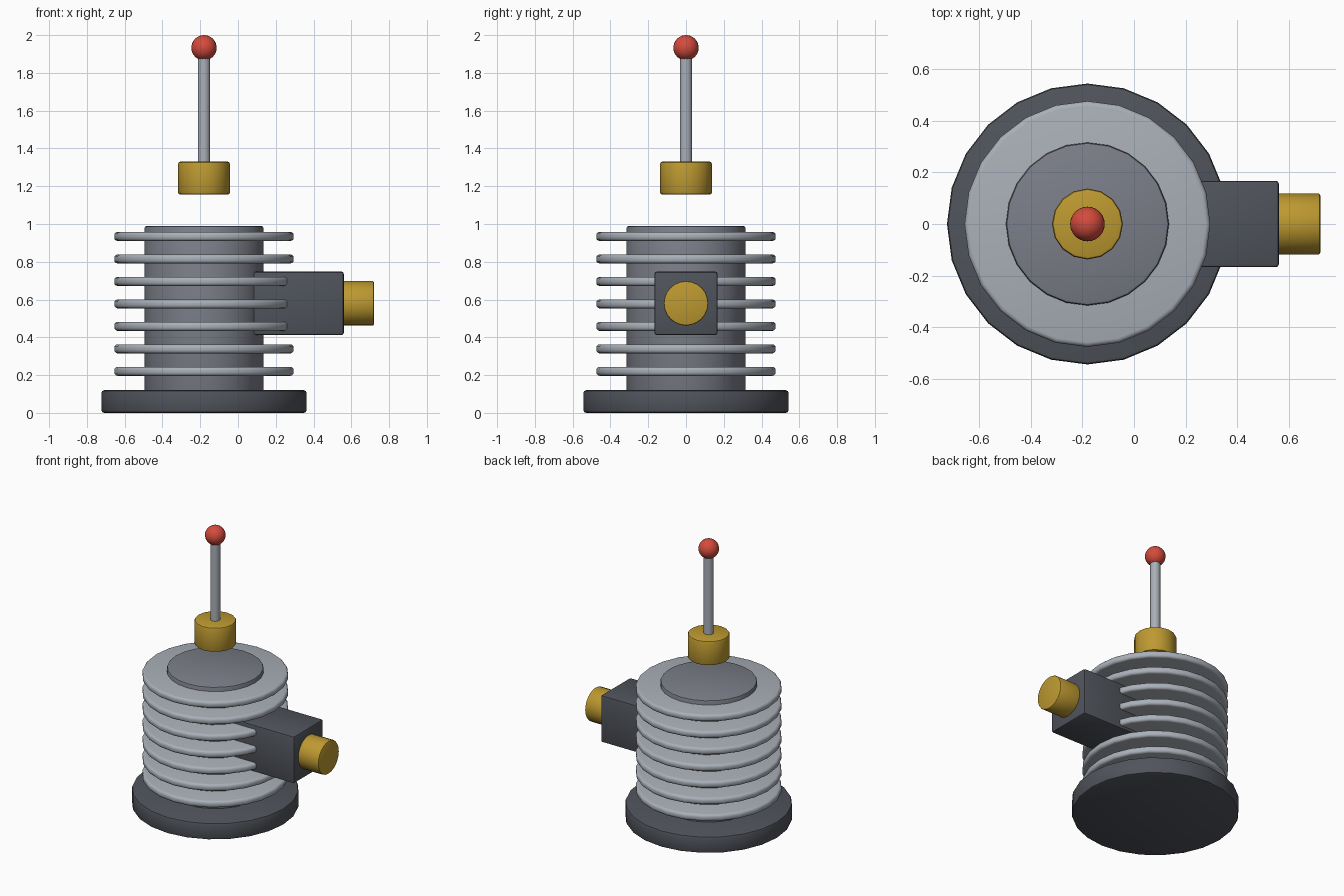
import bpy
import math

cube = bpy.data.objects.get("Cube")
if cube:
    bpy.data.objects.remove(cube, do_unlink=True)


def make_material(name, color):
    mat = bpy.data.materials.new(name)
    mat.use_nodes = True
    mat.diffuse_color = (*color, 1)
    mat.node_tree.nodes["Principled BSDF"].inputs["Base Color"].default_value = (*color, 1)
    return mat


CHARCOAL = make_material("charcoal", (0.08, 0.088, 0.105))
GREY = make_material("mid grey", (0.2, 0.21, 0.25))
SILVER = make_material("light silver", (0.4, 0.435, 0.48))
BRASS = make_material("brass", (0.51, 0.32, 0.03))
RED = make_material("red", (0.66, 0.07, 0.045))

AXIS_X = -0.18  # vertical axis of the finned column


def finish(name, mat, bevel=0, segments=2):
    """Name and colour the active object, round its edges and smooth it."""
    obj = bpy.context.object
    obj.name = name
    obj.data.materials.append(mat)
    bpy.ops.object.transform_apply(location=False, rotation=True, scale=True)
    if bevel:
        mod = obj.modifiers.new("rounded edges", "BEVEL")
        mod.width = bevel
        mod.segments = segments
        mod.limit_method = "ANGLE"
        mod.angle_limit = math.radians(40)
        bpy.ops.object.modifier_apply(modifier=mod.name)
    bpy.ops.object.shade_smooth_by_angle(angle=math.radians(35))
    return obj


def disc(name, radius, bottom, top, mat, sides=24, bevel=0.01, segments=2):
    """Upright cylinder on the column axis."""
    bpy.ops.mesh.primitive_cylinder_add(
        vertices=sides, radius=radius, depth=top - bottom,
        location=(AXIS_X, 0, (top + bottom) / 2))
    return finish(name, mat, bevel, segments)


# Base and column
disc("base", 0.543, 0, 0.12, CHARCOAL, bevel=0.014)
disc("column", 0.315, 0.1, 0.99, GREY, bevel=0.012)

# Cooling fins
for i in range(7):
    z = 0.22 + i * 0.119
    disc(f"cooling_fin_{i + 1}", 0.475, z - 0.024, z + 0.024, SILVER,
         bevel=0.018, segments=3)

# Floating collar, rod and ball tip
disc("collar", 0.137, 1.155, 1.33, BRASS, sides=16, bevel=0.012)
disc("rod", 0.033, 1.2, 1.92, SILVER, sides=16, bevel=0)
bpy.ops.mesh.primitive_uv_sphere_add(
    segments=24, ring_count=16, radius=0.067, location=(AXIS_X, 0, 1.933))
finish("ball_tip", RED)

# Side housing and its outlet
bpy.ops.mesh.primitive_cube_add(size=1, location=(0.28, 0, 0.58))
bpy.context.object.scale = (0.56, 0.334, 0.336)
finish("side_housing", CHARCOAL, 0.012)
bpy.ops.mesh.primitive_cylinder_add(
    vertices=24, radius=0.118, depth=0.22, location=(0.61, 0, 0.58),
    rotation=(0, math.pi / 2, 0))
finish("outlet", BRASS, 0.008)
